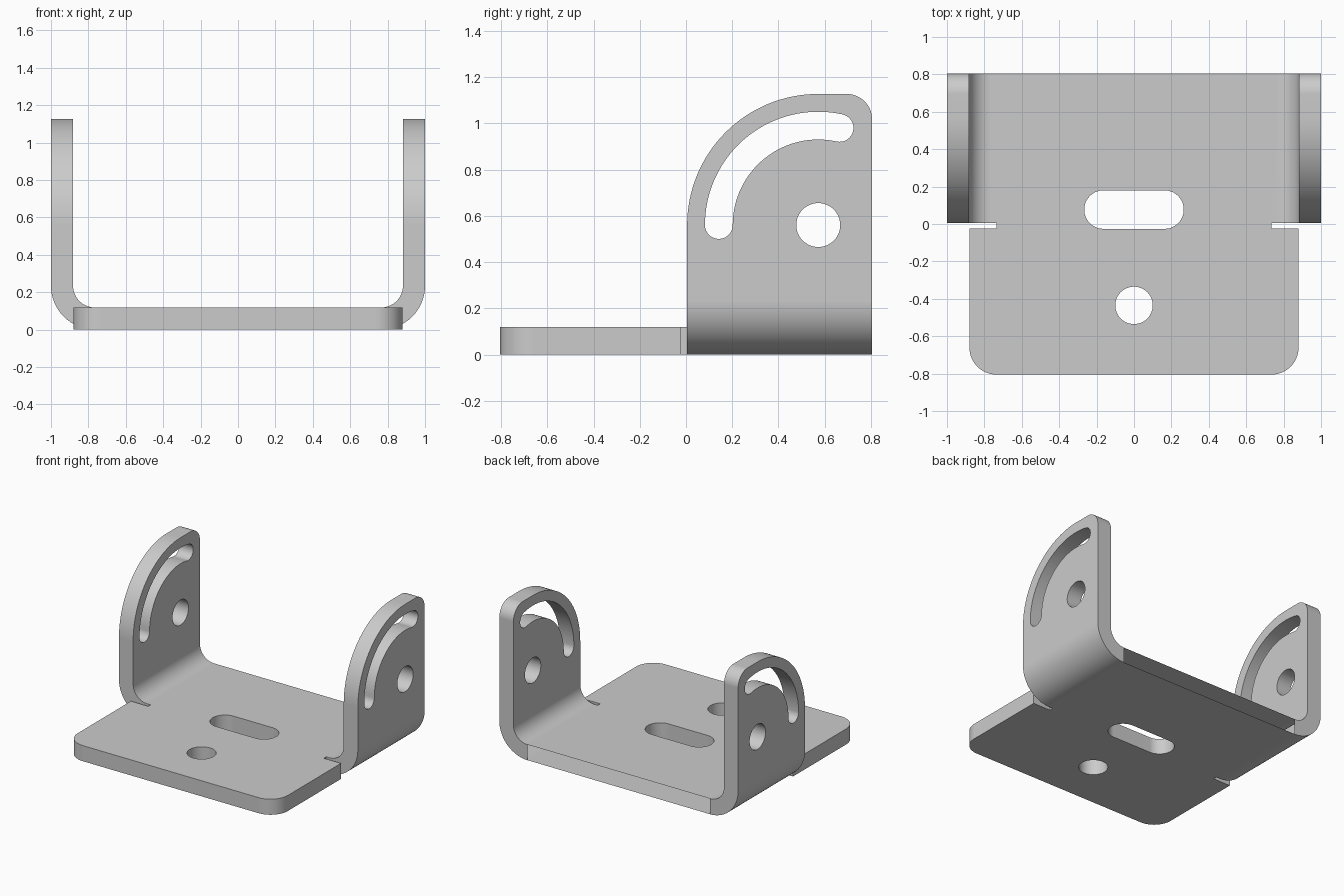
import bpy
import bmesh
from math import cos, sin, radians

cube = bpy.data.objects.get("Cube")
if cube:
    bpy.data.objects.remove(cube, do_unlink=True)

# Main dimensions
THICK, BEND = 0.118, 0.235          # sheet thickness, outer bend radius
FLAT = 1 - BEND                     # half width of the flat floor
ARM_FRONT, BACK = 0.005, 0.805
PIVOT_Y, PIVOT_Z = 0.572, 0.56
ARM_R = PIVOT_Y - ARM_FRONT
SLIT_X, SLIT_Y = 0.735, -0.024


def arc(cx, cy, r, start, end, steps):
    angles = [radians(start + (end - start) * i / steps) for i in range(steps + 1)]
    return [(cx + r * cos(a), cy + r * sin(a)) for a in angles]


def circle(cx, cy, r):
    return arc(cx, cy, r, 0, 360, 48)


def clean(loop):
    """Drop points that repeat their predecessor."""
    return [p for i, p in enumerate(loop)
            if abs(p[0] - loop[i - 1][0]) + abs(p[1] - loop[i - 1][1]) > 1e-5]


def slab(bm, loops, place, low, high, is_seam):
    """Flat sheet with holes; walls on seams are left open for welding."""
    layers = []
    loops = [clean(loop) for loop in loops]
    for w in (low, high):
        rings, edges = [], []
        for loop in loops:
            ring = [bm.verts.new(place(u, v, w)) for u, v in loop]
            edges += [bm.edges.new((ring[i - 1], ring[i])) for i in range(len(ring))]
            rings.append(ring)
        bmesh.ops.triangle_fill(bm, use_beauty=True, edges=edges)
        layers.append(rings)
    for loop, a, b in zip(loops, *layers):
        for i in range(len(loop)):
            if not (is_seam(loop[i - 1]) and is_seam(loop[i])):
                bm.faces.new((a[i - 1], a[i], b[i], b[i - 1]))


def bend(bm, side):
    """Quarter-round bend between floor and arm."""
    rows = []
    for y in (ARM_FRONT, BACK):
        for r in (BEND, BEND - THICK):
            rows.append([bm.verts.new((side * x, y, z))
                         for x, z in arc(FLAT, BEND, r, -90, 0, 16)])
    outer_f, inner_f, outer_b, inner_b = rows
    for p, q in ((outer_f, outer_b), (inner_f, inner_b),
                 (outer_f, inner_f), (outer_b, inner_b)):
        for i in range(len(p) - 1):
            bm.faces.new((p[i], p[i + 1], q[i + 1], q[i]))


bm = bmesh.new()

# Floor plate with rounded front corners, relief slits, round hole and slot
half = arc(SLIT_X, -0.66, 0.145, -90, 0, 14) + [
    (0.88, SLIT_Y), (SLIT_X, SLIT_Y), (SLIT_X, ARM_FRONT),
    (FLAT, ARM_FRONT), (FLAT, BACK)]
floor_outline = half + [(-x, y) for x, y in reversed(half)]
floor_slot = (arc(0.163, 0.077, 0.103, -90, 90, 24)
              + arc(-0.163, 0.077, 0.103, 90, 270, 24))
slab(bm, [floor_outline, floor_slot, circle(0, -0.435, 0.1)],
     lambda u, v, w: (u, v, w), 0, THICK,
     lambda p: abs(abs(p[0]) - FLAT) < 1e-5)

# Arm outline with pivot hole and curved adjustment slot
CORNER, SLOT_R, SLOT_W, SLOT_END = 0.11, 0.43, 0.06, 77.6
top = PIVOT_Z + ARM_R
arm_outline = ([(ARM_FRONT, BEND), (BACK, BEND)]
               + arc(BACK - CORNER, top - CORNER, CORNER, 0, 90, 14)
               + arc(PIVOT_Y, PIVOT_Z, ARM_R, 90, 180, 32))
end_y, end_z = arc(PIVOT_Y, PIVOT_Z, SLOT_R, SLOT_END, 180, 1)[0]
arm_slot = (arc(PIVOT_Y, PIVOT_Z, SLOT_R + SLOT_W, 180, SLOT_END, 32)
            + arc(end_y, end_z, SLOT_W, SLOT_END, SLOT_END - 180, 16)
            + arc(PIVOT_Y, PIVOT_Z, SLOT_R - SLOT_W, SLOT_END, 180, 32)
            + arc(PIVOT_Y - SLOT_R, PIVOT_Z, SLOT_W, 0, -180, 16))

for side in (-1, 1):
    slab(bm, [arm_outline, arm_slot, circle(PIVOT_Y, PIVOT_Z, 0.095)],
         lambda u, v, w: (side * w, u, v), 1 - THICK, 1,
         lambda p: abs(p[1] - BEND) < 1e-5)
    bend(bm, side)

# Weld the parts into one folded sheet
bmesh.ops.remove_doubles(bm, verts=bm.verts[:], dist=1e-4)
bmesh.ops.recalc_face_normals(bm, faces=bm.faces[:])
mesh = bpy.data.meshes.new("bracket")
bm.to_mesh(mesh)
bm.free()
bracket = bpy.data.objects.new("bracket", mesh)
bpy.context.collection.objects.link(bracket)

# Plain grey metal
grey = bpy.data.materials.new("plain grey")
grey.use_nodes = True
colour = (0.6, 0.6, 0.6, 1)
grey.diffuse_color = colour
grey.node_tree.nodes["Principled BSDF"].inputs["Base Color"].default_value = colour
mesh.materials.append(grey)

# Smooth bends and holes, crisp edges
bpy.ops.object.select_all(action='DESELECT')
bracket.select_set(True)
bpy.context.view_layer.objects.active = bracket
bpy.ops.object.shade_smooth_by_angle(angle=radians(30))
weighted = bracket.modifiers.new("even shading", 'WEIGHTED_NORMAL')
weighted.keep_sharp = True
